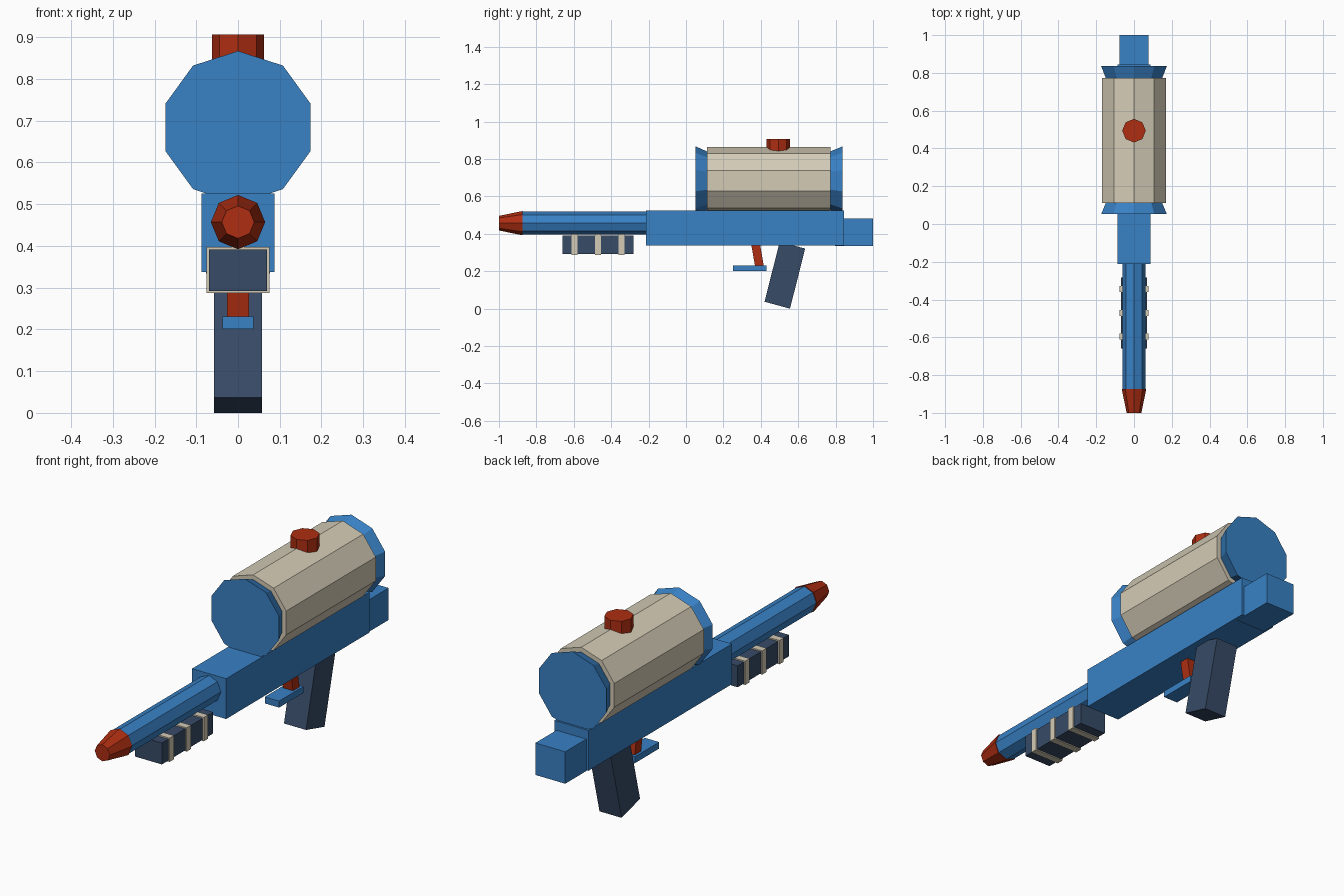
import bpy, bmesh, math
from mathutils import Matrix, Vector

if "Cube" in bpy.data.objects:
    bpy.data.objects.remove(bpy.data.objects["Cube"])


def material(name, rgb):
    m = bpy.data.materials.new(name)
    m.diffuse_color = (*rgb, 1)
    m.use_nodes = True
    m.node_tree.nodes["Principled BSDF"].inputs["Base Color"].default_value = m.diffuse_color
    return m


BLUE = material("blue plastic", (0.04, 0.22, 0.56))
BEIGE = material("beige plastic", (0.66, 0.60, 0.47))
RED = material("red plastic", (0.42, 0.027, 0.006))
NAVY = material("dark navy rubber", (0.038, 0.07, 0.135))


def finish(bm, name, mat):
    bmesh.ops.recalc_face_normals(bm, faces=bm.faces)
    me = bpy.data.meshes.new(name)
    bm.to_mesh(me)
    bm.free()
    me.materials.append(mat)
    ob = bpy.data.objects.new(name, me)
    bpy.context.collection.objects.link(ob)
    return ob


def box(name, mat, half_x, y0, y1, z0, z1):
    return prism(name, mat, half_x, [(y0, z0), (y1, z0), (y1, z1), (y0, z1)])


def prism(name, mat, half_x, profile):
    """Side profile of (y, z) points, extruded across x."""
    bm = bmesh.new()
    face = bm.faces.new([bm.verts.new((-half_x, y, z)) for y, z in profile])
    new = bmesh.ops.extrude_face_region(bm, geom=[face])["geom"]
    bmesh.ops.translate(bm, vec=(2 * half_x, 0, 0),
                        verts=[v for v in new if isinstance(v, bmesh.types.BMVert)])
    return finish(bm, name, mat)


def tube(name, mat, sides, a, b, ra, rb):
    """Closed cone section from a to b, with a vertex pointing up (or to +y)."""
    a, b = Vector(a), Vector(b)
    up = Vector((0, 0, 1)) if abs((b - a).z) < 1e-6 else Vector((0, 1, 0))
    side = (b - a).normalized().cross(up)
    bm = bmesh.new()
    rings = []
    for c, r in ((a, ra), (b, rb)):
        angles = [math.tau * i / sides for i in range(sides)]
        rings.append([bm.verts.new(c + r * (math.cos(t) * up + math.sin(t) * side))
                      for t in angles])
        bm.faces.new(rings[-1])
    for i in range(sides):
        j = (i + 1) % sides
        bm.faces.new((rings[0][i], rings[0][j], rings[1][j], rings[1][i]))
    return finish(bm, name, mat)


# Main body and rear block
box("body", BLUE, 0.088, -0.213, 0.845, 0.338, 0.526)
box("rear_block", BLUE, 0.077, 0.797, 1.0, 0.334, 0.483)

# Water tank with flared end caps and filler knob
TZ = 0.684
tube("tank", BEIGE, 10, (0, 0.112, TZ), (0, 0.772, TZ), 0.179, 0.179)
tube("tank_cap_front", BLUE, 10, (0, 0.052, TZ), (0, 0.116, TZ), 0.183, 0.155)
tube("tank_cap_rear", BLUE, 10, (0, 0.768, TZ), (0, 0.836, TZ), 0.155, 0.183)
tube("filler_knob", RED, 8, (0, 0.494, 0.835), (0, 0.494, 0.906), 0.0625, 0.0625)

# Barrel and nozzle
BZ = 0.457
tube("barrel", BLUE, 8, (0, -0.88, BZ), (0, -0.2, BZ), 0.061, 0.061)
tube("nozzle", RED, 8, (0, -1.0, BZ), (0, -0.873, BZ), 0.039, 0.065)

# Fore grip with three bands
box("fore_grip", NAVY, 0.069, -0.66, -0.282, 0.292, 0.392)
for i in range(3):
    y = -0.596 + i * 0.126
    box(f"grip_band_{i + 1}", BEIGE, 0.0755, y - 0.016, y + 0.016, 0.287, 0.398)

# Handle, trigger and trigger guard plate
prism("handle", NAVY, 0.057, [(0.42, 0.037), (0.556, 0.0), (0.637, 0.321), (0.501, 0.358)])
prism("trigger", RED, 0.026, [(0.370, 0.222), (0.417, 0.222), (0.393, 0.36), (0.346, 0.36)])
box("trigger_guard", BLUE, 0.037, 0.25, 0.43, 0.201, 0.231)
